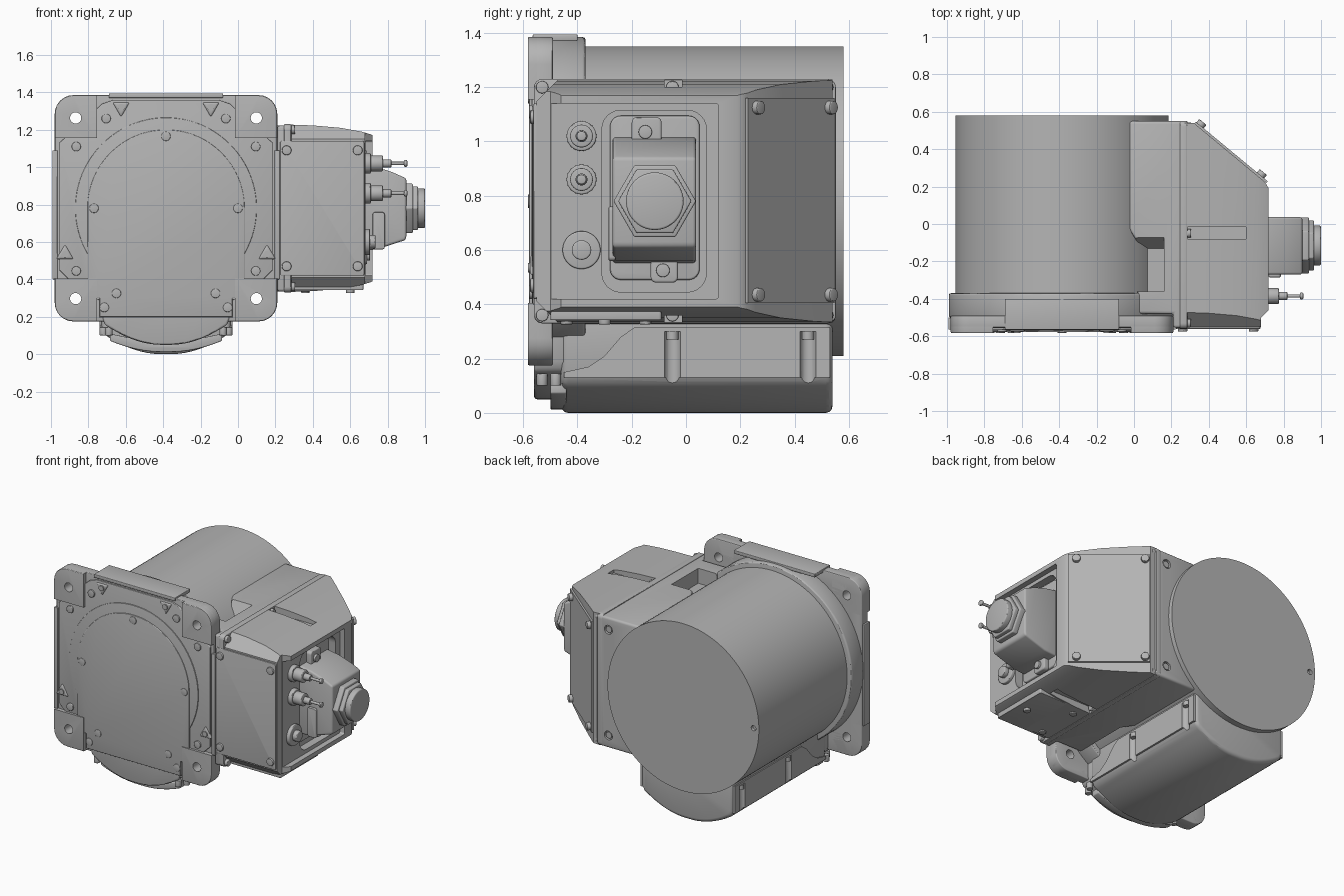
import bpy, bmesh, math
from mathutils import Vector

if "Cube" in bpy.data.objects:
    bpy.data.objects.remove(bpy.data.objects["Cube"])

grey = bpy.data.materials.new("machine_grey")
grey.use_nodes = True
grey.diffuse_color = (0.46, 0.46, 0.46, 1)
grey.node_tree.nodes["Principled BSDF"].inputs["Base Color"].default_value = grey.diffuse_color

CX, CZ = -0.385, 0.78      # drum axis
TO_WORLD = {"X": lambda u, v, w: (w, u, v),
            "Y": lambda u, v, w: (u, w, v),
            "Z": lambda u, v, w: (u, v, w)}


def apply(obj, mod):
    bpy.context.view_layer.objects.active = obj
    bpy.ops.object.modifier_apply(modifier=mod.name)


def prism(name, pts, axis, a, b, bevel=0, smooth=True):
    """Extrude a closed profile along an axis from a to b."""
    bm = bmesh.new()
    place = TO_WORLD[axis]
    base = bm.faces.new([bm.verts.new(place(u, v, a)) for u, v in pts])
    new = bmesh.ops.extrude_face_region(bm, geom=[base])["geom"]
    shift = Vector(place(0, 0, b - a))
    bmesh.ops.translate(bm, vec=shift, verts=[g for g in new if isinstance(g, bmesh.types.BMVert)])
    bmesh.ops.recalc_face_normals(bm, faces=bm.faces)
    mesh = bpy.data.meshes.new(name)
    bm.to_mesh(mesh)
    bm.free()
    mesh.materials.append(grey)
    obj = bpy.data.objects.new(name, mesh)
    bpy.context.collection.objects.link(obj)
    if bevel:
        mod = obj.modifiers.new("Bevel", "BEVEL")
        mod.width, mod.segments, mod.limit_method, mod.angle_limit = bevel, 3, "ANGLE", 0.6
        apply(obj, mod)
    return obj


def circle(u, v, r, n=32, turn=0):
    return [(u + r * math.cos(turn + math.tau * i / n), v + r * math.sin(turn + math.tau * i / n))
            for i in range(n)]


def box(u0, u1, v0, v1, r=0):
    if not r:
        return [(u0, v0), (u1, v0), (u1, v1), (u0, v1)]
    out = []
    for k, (u, v) in enumerate([(u1 - r, v1 - r), (u0 + r, v1 - r), (u0 + r, v0 + r), (u1 - r, v0 + r)]):
        out += [(u + r * math.cos((k + i / 6) * math.pi / 2),
                 v + r * math.sin((k + i / 6) * math.pi / 2)) for i in range(7)]
    return out


def mirrored(half):
    """Complete a half profile of (offset, z) about the drum axis."""
    return [(CX + d, z) for d, z in half] + [(CX - d, z) for d, z in reversed(half)]


def boolean(obj, tool, operation="DIFFERENCE"):
    mod = obj.modifiers.new("Boolean", "BOOLEAN")
    mod.operation, mod.solver, mod.object = operation, "EXACT", tool
    apply(obj, mod)
    bpy.data.objects.remove(tool)


def bolts(name, spots, axis, r, a, b):
    for i, (u, v) in enumerate(spots):
        prism(f"{name}_{i + 1}", circle(u, v, r, 16), axis, a, b, 0.004)


def stack(name, u, v, axis, steps):
    """Turned part made of (radius, start, end) sections."""
    for i, (r, a, b) in enumerate(steps):
        prism(f"{name}_{i + 1}", circle(u, v, r, 32), axis, a, b, min(0.006, r * 0.3))


# Drum and its collar
drum = prism("drum", circle(CX, CZ, 0.57, 128), "Y", -0.5, 0.58)
boolean(drum, prism("cutter", circle(-0.915, CZ, 0.018, 16), "Y", 0.56, 0.6))
prism("drum_collar", circle(CX, CZ, 0.605, 128), "Y", -0.5, -0.37, 0.012)

# Front flange with four drilled ears
flange = prism("flange", box(-0.98, 0.21, 0.175, 1.385, 0.1), "Y", -0.555, -0.49, 0.006)
ears = []
for i, (sx, sz) in enumerate([(-1, -1), (1, -1), (-1, 1), (1, 1)]):
    ear = prism(f"flange_ear_{i + 1}", box(-0.98, 0.21, 0.175, 1.385, 0.1), "Y", -0.583, -0.49, 0.006)
    xs, zs = sorted((CX + sx * 0.37, CX + sx)), sorted((CZ + sz * 0.375, CZ + sz))
    boolean(ear, prism("cutter", box(*xs, *zs), "Y", -1, 0), "INTERSECT")
    hole = (CX + sx * 0.483, CZ + sz * 0.483)
    for part in (ear, flange):
        boolean(part, prism("cutter", circle(*hole, 0.03), "Y", -1, 0))
for s in (-1, 1):
    prism("flange_side_rail", box(*sorted((CX + s * 0.58, CX + s * 0.607)), 0.4, 1.09), "Y", -0.565, -0.5, 0.004)
prism("flange_top_rail", box(-0.69, -0.08, 1.37, 1.394), "Y", -0.565, -0.4, 0.004)

# Front covers, layered
prism("front_plate", mirrored([(0.28, 1.36), (0.34, 1.34), (0.57, 1.13), (0.57, 0.45), (0.42, 0.3),
                               (0.355, 0.29), (0.355, 0.195)]), "Y", -0.567, -0.5, 0.004)
prism("front_disc", circle(CX, CZ, 0.485, 96), "Y", -0.572, -0.5, 0.003)
arch = [(0.42 * math.sin(t * math.pi / 48), CZ + 0.42 * math.cos(t * math.pi / 48)) for t in range(1, 25)]
prism("arch_cover", mirrored(arch + [(0.42, 0.3), (0.355, 0.3), (0.355, 0.2)]), "Y", -0.578, -0.5, 0.004)
bolts("arch_bolt", [(CX, 1.165)] + [(CX + s * d, z) for s in (-1, 1)
      for d, z in ((0.385, CZ), (0.265, 0.325), (0.33, 0.25))], "Y", 0.025, -0.583, -0.55)
bolts("flange_bolt", [(CX + s * d, z) for s in (-1, 1)
      for d, z in ((0.48, 1.11), (0.48, 0.445), (0.32, 1.26))], "Y", 0.025, -0.578, -0.55)
for s in (-1, 1):
    for d, z, turn in ((0.24, 1.32, -math.pi / 2), (0.54, 0.535, math.pi / 2)):
        prism("corner_boss", circle(CX + s * d, z, 0.055, 3, turn), "Y", -0.575, -0.55, 0.012)
        prism("corner_boss_pin", circle(CX + s * d, z, 0.018, 16), "Y", -0.582, -0.55)

# Bottom pan with curved underside
def pan_profile(half_width, bottom):
    arc = [(0.02 + (half_width - 0.07) * t / 10, bottom + 0.085 * (t / 10) ** 2) for t in range(11)]
    corner = [(half_width - 0.015, bottom + 0.105), (half_width, bottom + 0.14)]
    return mirrored(arc + corner + [(half_width, 0.42)])


pan = prism("pan", pan_profile(0.347, 0.0), "Y", -0.46, 0.54, 0.025)
prism("pan_front_lip", pan_profile(0.34, 0.05), "Y", -0.56, -0.44, 0.012)
prism("pan_front_band", mirrored([(0.02 + 0.028 * t, 0.012 + 0.06 * (t / 10) ** 2) for t in range(11)]
      + [(0.3, 0.11), (0.02, 0.05)]), "Y", -0.5, -0.44, 0.006)
skirt_edge = [(-0.45, 0.15), (-0.36, 0.17), (-0.3, 0.21), (-0.24, 0.28), (-0.19, 0.315), (0.53, 0.315), (0.53, 0.13), (-0.45, 0.13)]
skirts = [prism("pan_side_skirt", skirt_edge, "X", *sorted((CX + s * 0.335, CX + s * 0.355))) for s in (-1, 1)]
for s in (-1, 1):
    for y in (-0.05, 0.45):
        for part in (pan, skirts[0 if s < 0 else 1]):
            boolean(part, prism("cutter", circle(CX + s * 0.36, y, 0.03, 24), "Z", 0.065, 0.3))
        prism("pan_bolt", circle(CX + s * 0.342, y, 0.022, 16), "Z", 0.27, 0.3)
    bolts("lip_bolt", [(CX + s * 0.305, -0.53), (CX + s * 0.335, -0.48)], "Z", 0.02, 0.1, 0.145)

# Side housing hugging the drum
housing = prism("housing", [(-0.03, 0.55), (0.28, 0.55), (0.28, -0.555), (0.21, -0.555), (0.21, -0.48),
                            (0.02, -0.48), (0.02, -0.1), (-0.03, -0.02)], "Z", 0.335, 1.222, 0.015)
boolean(housing, prism("cutter", [(-0.36, 1.12), (-0.13, 1.12), (-0.03, 1.3), (-0.36, 1.3)], "X", -0.1, 0.16))
for z in (0.42, 1.14):
    boolean(housing, prism("cutter", circle(0.2, z, 0.03), "Y", 0.53, 0.6))
    prism("housing_back_bolt", circle(0.2, z, 0.022, 16), "Y", 0.52, 0.545)
prism("housing_rim", box(-0.56, 0.552, 0.33, 1.23, 0.03), "X", 0.245, 0.285, 0.006)

# Tapered control cover: plan, front and side profiles intersected
cover = prism("control_cover", [(0.27, 0.54), (0.32, 0.54), (0.7, 0.225), (0.72, 0.19), (0.72, -0.46),
                                (0.68, -0.5), (0.68, -0.55), (0.27, -0.55)], "Z", 0.2, 1.4)
top = [(0.2, 0.45), (0.4, 0.443), (0.55, 0.43), (0.66, 0.41), (0.71, 0.395), (0.8, 0.35)]
boolean(cover, prism("cutter", [(x, CZ + h) for x, h in top] + [(x, CZ - h) for x, h in reversed(top)],
                     "Y", -1, 1), "INTERSECT")
boolean(cover, prism("cutter", [(-0.55, 0.41), (-0.47, 0.33), (0.56, 0.33), (0.56, 1.23),
                                (-0.47, 1.23), (-0.55, 1.15)], "X", 0, 1), "INTERSECT")
boolean(cover, prism("cutter", box(-0.7, 0.12, 0.42, 1.14, 0.01), "X", 0.683, 1))
boolean(cover, prism("cutter", box(-0.31, 0.075, 0.445, 1.115, 0.07), "X", 0.63, 1))
for z in (0.35, 1.21):
    boolean(cover, prism("cutter", box(-0.08, -0.015, z - 0.03, z + 0.03), "X", 0.286, 0.6))
bolts("rim_bolt", [(y, z) for y in (-0.53, -0.05, 0.52) for z in (0.36, 1.2)], "X", 0.023, 0.27, 0.305)

# Front service panel and lower plate
prism("front_service_panel", box(0.225, 0.675, 0.42, 1.14, 0.01), "Y", -0.562, -0.54, 0.004)
bolts("service_bolt", [(x, z) for x in (0.26, 0.64) for z in (0.47, 1.09)], "Y", 0.026, -0.574, -0.55)
prism("lower_plate", box(0.29, 0.67, -0.5, -0.09, 0.01), "Z", 0.342, 0.38, 0.004)
bolts("lower_bolt", [(0.36, -0.44), (0.6, -0.3), (0.36, -0.15)], "Z", 0.022, 0.326, 0.36)

# Angled rear panel with four bolts, laid along the sloped wall
start, end = Vector((0.315, 0.544)), Vector((0.7, 0.225))
run = (end - start).normalized()
out = Vector((-run.y, run.x))
p, q = start + run * 0.01, end + run * 0.01
prism("rear_panel", [tuple(v) for v in (p, q, q + out * 0.012, p + out * 0.012)], "Z", 0.405, 1.16)
for along in (0.04, 0.46):
    for z in (0.435, 1.125):
        bolt = prism("rear_panel_bolt", circle(0, 0, 0.025, 16), "X", 0, 0.035, 0.004)
        spot = start + run * along
        bolt.location = (spot.x, spot.y, z)
        bolt.rotation_euler.z = math.atan2(out.y, out.x)

# Main connector with hex nut and cap
prism("connector_base", box(-0.28, 0.05, 0.49, 1.095, 0.04), "X", 0.62, 0.655, 0.008)
prism("connector_body", [(0.63, 0.55), (0.74, 0.56), (0.895, 0.61), (0.9, 0.63), (0.9, 0.94),
                         (0.82, 0.975), (0.74, 1.0), (0.63, 1.02)], "Y", -0.27, 0.037, 0.012)
prism("connector_latch", box(0.72, 0.785, 0.56, 0.76, 0.015), "Y", -0.285, -0.26, 0.005)
prism("connector_top_tab", box(-0.2, -0.09, 0.98, 1.09, 0.02), "X", 0.65, 0.69, 0.008)
prism("connector_lower_tab", box(-0.13, -0.03, 0.48, 0.57, 0.02), "X", 0.65, 0.69, 0.008)
bolts("connector_bolt", [(-0.15, 1.035), (-0.085, 0.525)], "X", 0.025, 0.68, 0.705)
NY = -0.115
prism("hex_nut", circle(NY, CZ, 0.152, 6), "X", 0.89, 0.935, 0.006)
prism("hex_collar", circle(NY, CZ, 0.135, 6), "X", 0.93, 0.962, 0.006)
prism("connector_cap", circle(NY, CZ, 0.106, 48), "X", 0.95, 1.0, 0.008)

# Toggle switches and plug on the side face
for i, z in enumerate((1.02, 0.86)):
    stack(f"switch_{i + 1}", -0.385, z, "X", [(0.055, 0.67, 0.71), (0.042, 0.7, 0.775), (0.022, 0.77, 0.82),
                                             (0.009, 0.81, 0.9), (0.018, 0.888, 0.905)])
stack("side_plug", -0.385, 0.6, "X", [(0.07, 0.67, 0.705), (0.036, 0.7, 0.735)])

# Smooth curved surfaces, keep hard edges
for obj in bpy.context.scene.objects:
    if obj.type == "MESH":
        bpy.ops.object.select_all(action="DESELECT")
        obj.select_set(True)
        bpy.context.view_layer.objects.active = obj
        bpy.ops.object.shade_smooth_by_angle(angle=math.radians(30))
